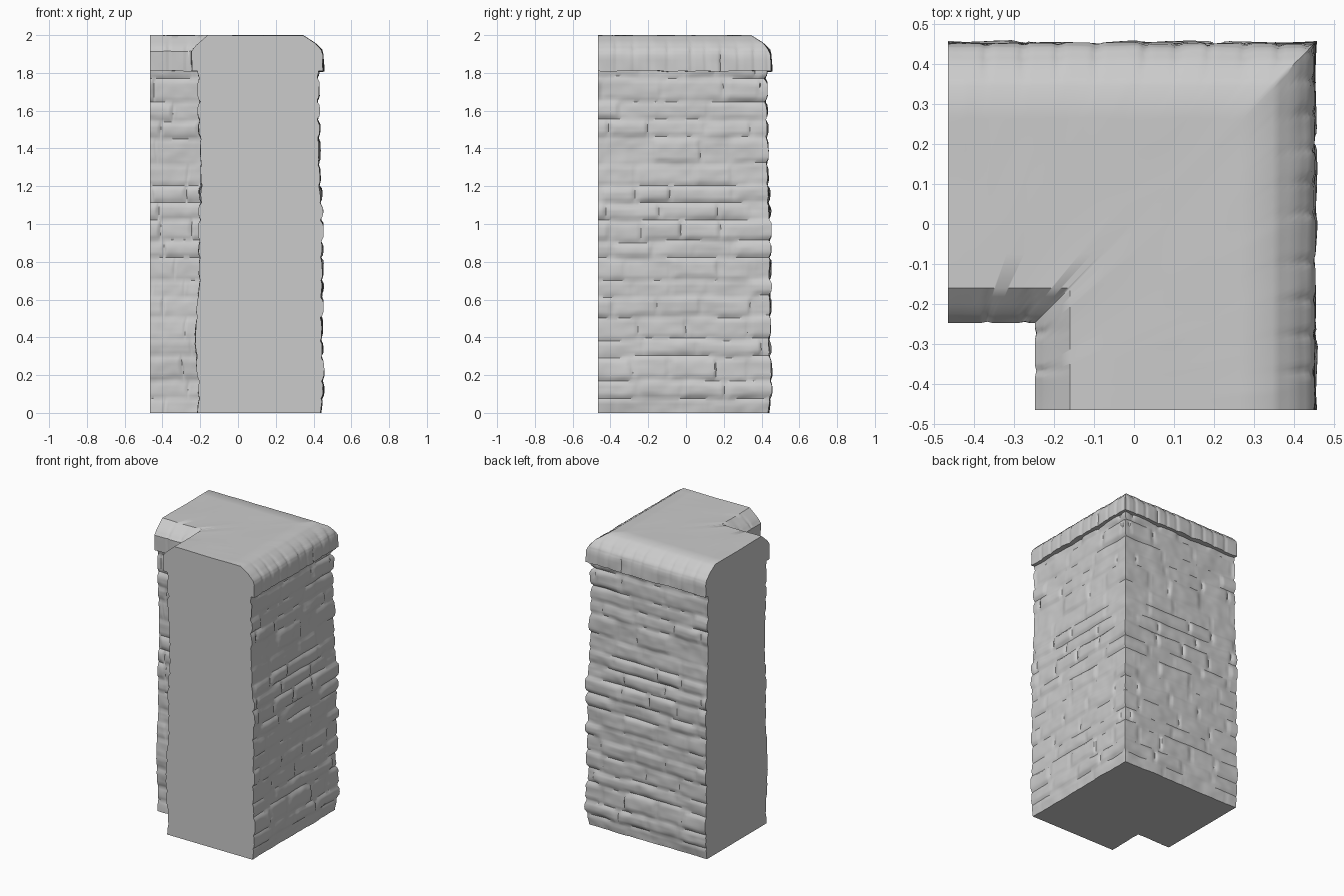
import bpy, bmesh, math, random
from mathutils import Vector, noise

if "Cube" in bpy.data.objects:
    bpy.data.objects.remove(bpy.data.objects["Cube"])

random.seed(7)
END = -0.465          # coordinate of both flat cut ends
CAP_Z = 1.81          # underside of the coping


def cuts(lo, hi, smallest, largest):
    """Random joint positions between lo and hi."""
    out = [lo]
    while out[-1] < hi:
        out.append(out[-1] + random.uniform(smallest, largest))
    return out


def cell(joints, v):
    """Index of the stone holding v and the distance to its nearest joint."""
    for i in range(len(joints) - 1):
        if v < joints[i + 1]:
            return i, min(abs(v - joints[i]), joints[i + 1] - v)
    return len(joints) - 1, 0.05


def interp(table, v):
    for (a, fa), (b, fb) in zip(table, table[1:]):
        if v <= b:
            return fa + (fb - fa) * max(0, v - a) / (b - a)
    return table[-1][1]


# Random stone courses, each with its own joints and stone offsets
courses = cuts(-0.03, 1.9, 0.085, 0.15)
rows = [(cuts(-0.5 - random.random() * 0.2, 0.4, 0.16, 0.34),
         [random.uniform(-0.007, 0.007) for _ in range(12)]) for _ in courses]
cap_joints = cuts(-0.48, 0.5, 0.07, 0.12)
cap_steps = [random.uniform(-0.003, 0.004) for _ in cap_joints]

OUTER = [(0, .437), (.1, .45), (.4, .442), (.7, .447), (1, .44), (1.4, .428), (1.82, .42)]
INNER = [(0, -.215), (.15, -.205), (.38, -.228), (.7, -.206), (1.25, -.197), (1.82, -.212)]


def stone(s, z, seed):
    """Relief of the rough masonry at length s and height z."""
    zz = z + 0.012 * noise.noise(Vector((s * 5, z * 2, seed)))
    r, dz = cell(courses, zz)
    joints, steps = rows[r]
    c, ds = cell(joints, s + 0.01 * noise.noise(Vector((z * 9, s * 3, seed))))
    edge = 1 - min(1, dz / 0.028)
    side = 1 - min(1, ds / 0.022)
    groove = 0.011 * max(edge ** 2, 0.7 * side ** 2)
    rough = (0.006 * noise.noise(Vector((s * 6, z * 11, seed)))
             + 0.003 * noise.noise(Vector((s * 17, z * 26, seed))))
    return steps[c % 12] * (1 - max(edge, side)) - groove + rough + 0.003


def sweep(name, profile, shift, steps=64):
    """Run a wall section round the corner, mitred on the diagonal."""
    bm = bmesh.new()

    def section(t, flip):
        ring = []
        for d, z in profile:
            s = END + t * (d - END)
            d2, z2 = shift(d, z, s)
            s = END + t * (d2 - END)
            ring.append(bm.verts.new((s, d2, z2) if flip else (d2, s, z2)))
        return ring

    rings = [section(i / steps, False) for i in range(steps + 1)]
    rings += [section(i / steps, True) for i in range(steps - 1, -1, -1)]
    n = len(profile)
    for a, b in zip(rings, rings[1:]):
        for i in range(n):
            j = (i + 1) % n
            bm.faces.new((a[i], a[j], b[j], b[i]))
    bm.faces.new(rings[0])
    bm.faces.new(rings[-1])
    bmesh.ops.recalc_face_normals(bm, faces=bm.faces)
    mesh = bpy.data.meshes.new(name)
    bm.to_mesh(mesh)
    bm.free()
    ob = bpy.data.objects.new(name, mesh)
    bpy.context.collection.objects.link(ob)
    bpy.context.view_layer.objects.active = ob
    ob.select_set(True)
    bpy.ops.object.shade_smooth_by_angle(angle=math.radians(40))
    ob.select_set(False)


# Masonry body
N = 120
heights = [1.83 * i / N for i in range(N + 1)]
body = [(0.43, z) for z in heights] + [(-0.2, z) for z in reversed(heights)]


def body_shift(d, z, s):
    if d > 0:
        return interp(OUTER, z) + stone(s, z, 1.5), z
    return interp(INNER, z) - 0.8 * stone(s, z, 8.3), z


sweep("masonry_body", body, body_shift)

# Coping with bevelled shoulders
corners = [(-.246, CAP_Z), (-.248, 1.915), (-.225, 1.945), (-.16, 2.0), (0.1, 2.0),
           (.345, 2.0), (.405, 1.962), (.442, 1.925), (.452, 1.895), (.453, CAP_Z)]
cap = []
for (d0, z0), (d1, z1) in zip(corners, corners[1:]):
    k = 3
    cap += [(d0 + (d1 - d0) * i / k, z0 + (z1 - z0) * i / k) for i in range(k)]
cap.append(corners[-1])


def cap_shift(d, z, s):
    c, ds = cell(cap_joints, s)
    fade = min(1, max(0, (1.999 - z) / 0.06))
    relief = (cap_steps[c] - 0.006 * (1 - min(1, ds / 0.016))
              + 0.005 * noise.noise(Vector((s * 9, z * 14, 3.1)))) * fade
    drop = 0.004 * abs(noise.noise(Vector((s * 5, d * 5, 6.2)))) * (z > 1.9)
    sign = 1 if d > 0.1 else -0.6
    if z <= CAP_Z + 0.001:
        z += 0.006 * noise.noise(Vector((s * 12, d, 1.2)))
    return d + sign * relief, z - drop - abs(relief) * 0.4 * (z > 1.92)


sweep("coping", cap, cap_shift, 90)
